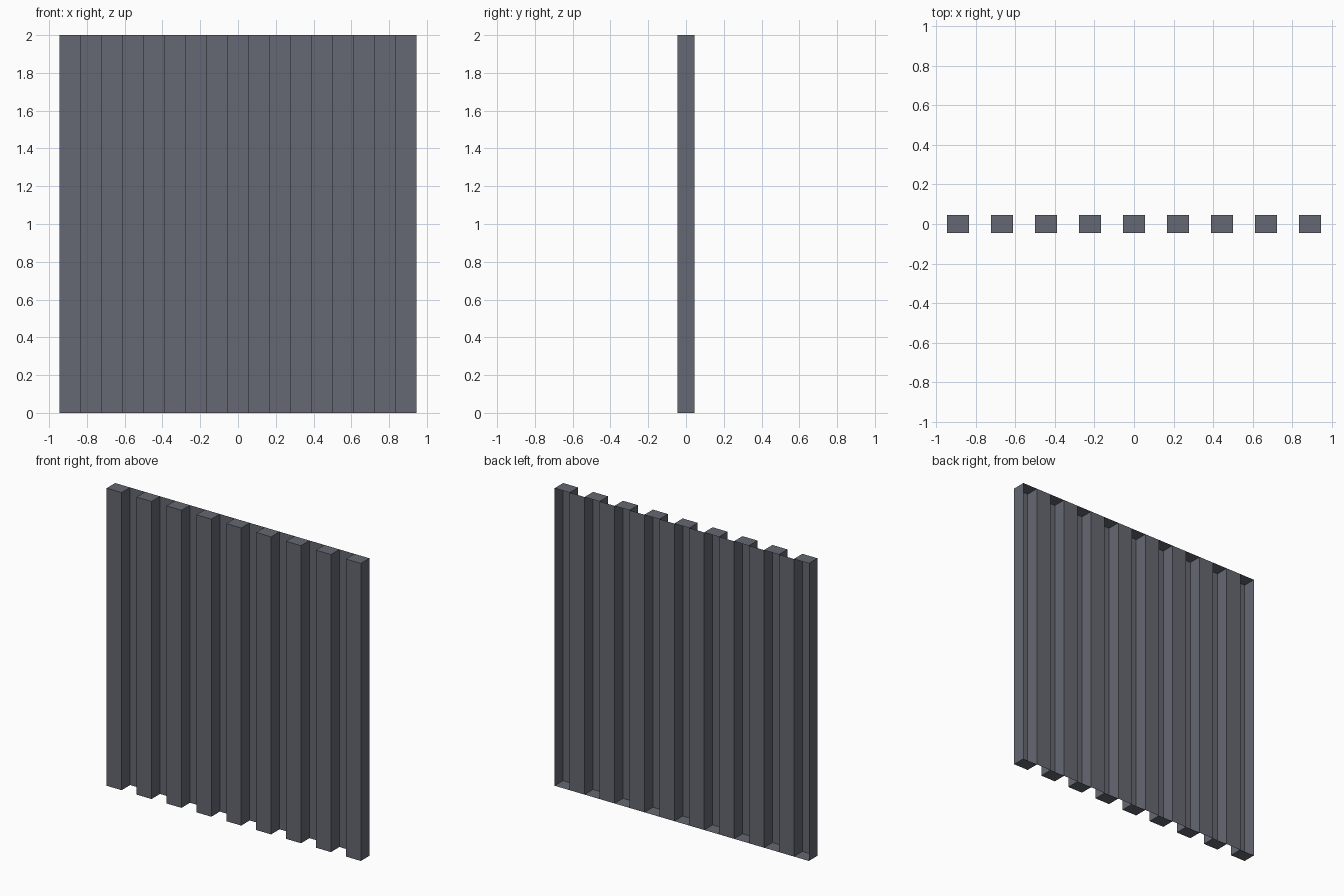
import bpy, bmesh

if "Cube" in bpy.data.objects:
    bpy.data.objects.remove(bpy.data.objects["Cube"])

HALF_W, HALF_D, HEIGHT = 0.945, 0.045, 2.0
RIBS = 9
STEP = 2 * HALF_W / (2 * RIBS - 1)

steel = bpy.data.materials.new("slate grey metal")
steel.diffuse_color = (0.130, 0.139, 0.168, 1)
steel.use_nodes = True
steel.node_tree.nodes["Principled BSDF"].inputs["Base Color"].default_value = steel.diffuse_color


def make_object(name, bm):
    mesh = bpy.data.meshes.new(name)
    bm.to_mesh(mesh)
    bm.free()
    mesh.materials.append(steel)
    obj = bpy.data.objects.new(name, mesh)
    bpy.context.collection.objects.link(obj)


# Corrugated sheet: square-wave profile, ribs forward, open at the back
profile = []
for i in range(RIBS):
    x0 = -HALF_W + 2 * i * STEP
    x1 = x0 + STEP
    profile += [(x0, HALF_D), (x0, -HALF_D), (x1, -HALF_D), (x1, HALF_D)]

bm = bmesh.new()
low = [bm.verts.new((x, y, 0)) for x, y in profile]
high = [bm.verts.new((x, y, HEIGHT)) for x, y in profile]
for i in range(len(profile) - 1):
    bm.faces.new((low[i], low[i + 1], high[i + 1], high[i]))
make_object("corrugated_sheet", bm)

# End caps closing each rib at top and bottom
for name, z in (("bottom_caps", 0), ("top_caps", HEIGHT)):
    bm = bmesh.new()
    for i in range(RIBS):
        corners = profile[4 * i:4 * i + 4]
        if z == 0:
            corners = corners[::-1]
        bm.faces.new([bm.verts.new((x, y, z)) for x, y in corners])
    make_object(name, bm)
